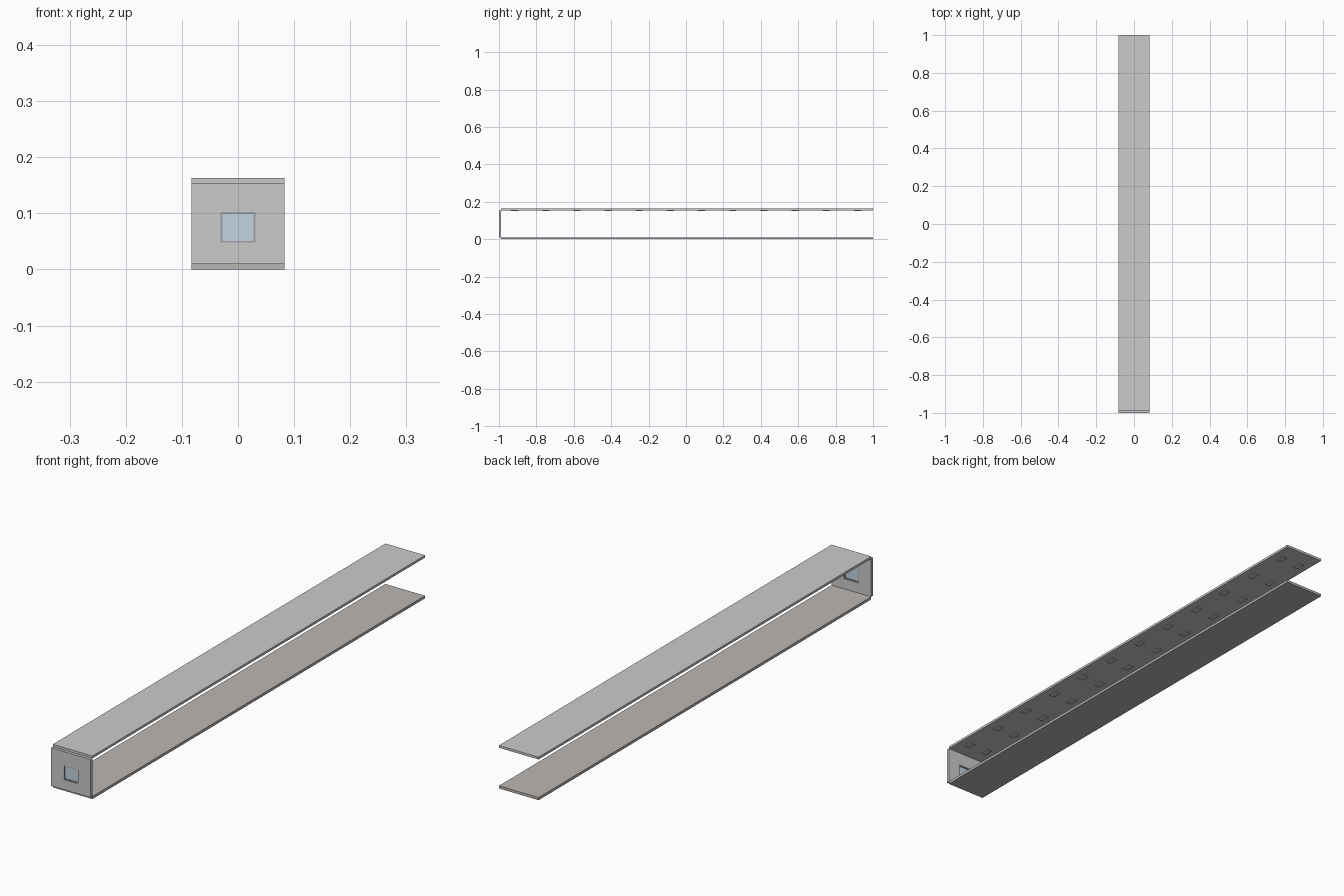
import bpy

if "Cube" in bpy.data.objects:
    bpy.data.objects.remove(bpy.data.objects["Cube"])


def material(name, color):
    m = bpy.data.materials.new(name)
    m.diffuse_color = (*color, 1)
    m.use_nodes = True
    m.node_tree.nodes["Principled BSDF"].inputs["Base Color"].default_value = m.diffuse_color
    return m


def box(name, x, y, z, mat=None):
    """Box from (min, max) ranges on each axis."""
    bpy.ops.mesh.primitive_cube_add(size=1, location=[sum(r) / 2 for r in (x, y, z)])
    ob = bpy.context.object
    ob.name = name
    ob.scale = [r[1] - r[0] for r in (x, y, z)]
    bpy.ops.object.transform_apply(location=False, rotation=False, scale=True)
    if mat:
        ob.data.materials.append(mat)
    return ob


def ring(name, outer, inner, y, mat=None):
    """Rectangular plate in the XZ plane with a rectangular opening."""
    def rect(r):
        x0, x1, z0, z1 = r
        return [(x0, z0), (x1, z0), (x1, z1), (x0, z1)]
    loop = rect(outer) + rect(inner)
    verts = [(px, py, pz) for py in y for px, pz in loop]
    faces = []
    for i in range(4):
        j = (i + 1) % 4
        faces += [(i, j, j + 4, i + 4), (j + 8, i + 8, i + 12, j + 12),
                  (j, i, i + 8, j + 8), (i + 4, j + 4, j + 12, i + 12)]
    me = bpy.data.meshes.new(name)
    me.from_pydata(verts, [], faces)
    ob = bpy.data.objects.new(name, me)
    bpy.context.collection.objects.link(ob)
    if mat:
        me.materials.append(mat)
    return ob


floor_mat = material("floor_tone", (0.50, 0.47, 0.45))
frame_mat = material("frame_tone", (0.35, 0.35, 0.36))
glass_mat = material("glass_tone", (0.55, 0.65, 0.75))

W = 0.083
FLOOR, CEIL, TOP = 0.01, 0.154, 0.163
WALL_Y = (-1.0, -0.989)

# Corridor shell: floor, ceiling and end wall with a window opening
box("floor", (-W, W), (WALL_Y[1], 1), (0, FLOOR), floor_mat)
box("ceiling", (-W, W), (WALL_Y[1], 1), (CEIL, TOP))
opening = (-0.031, 0.031, 0.048, 0.102)
pane = (-0.028, 0.028, 0.051, 0.099)
ring("end_wall", (-W, W, FLOOR, CEIL), opening, WALL_Y)

# Window frame and recessed glass
ring("window_frame", opening, pane, (-0.998, -0.991), frame_mat)
box("window_glass", pane[:2], (-0.9955, -0.9935), pane[2:], glass_mat)

# Two rows of ceiling lamps
for i in range(12):
    y = -11 / 12 + i / 6
    for side in (-1, 1):
        x = side * W / 2
        box("ceiling_lamp", (x - 0.011, x + 0.011), (y - 0.018, y + 0.018),
            (CEIL - 0.003, CEIL + 0.001))
